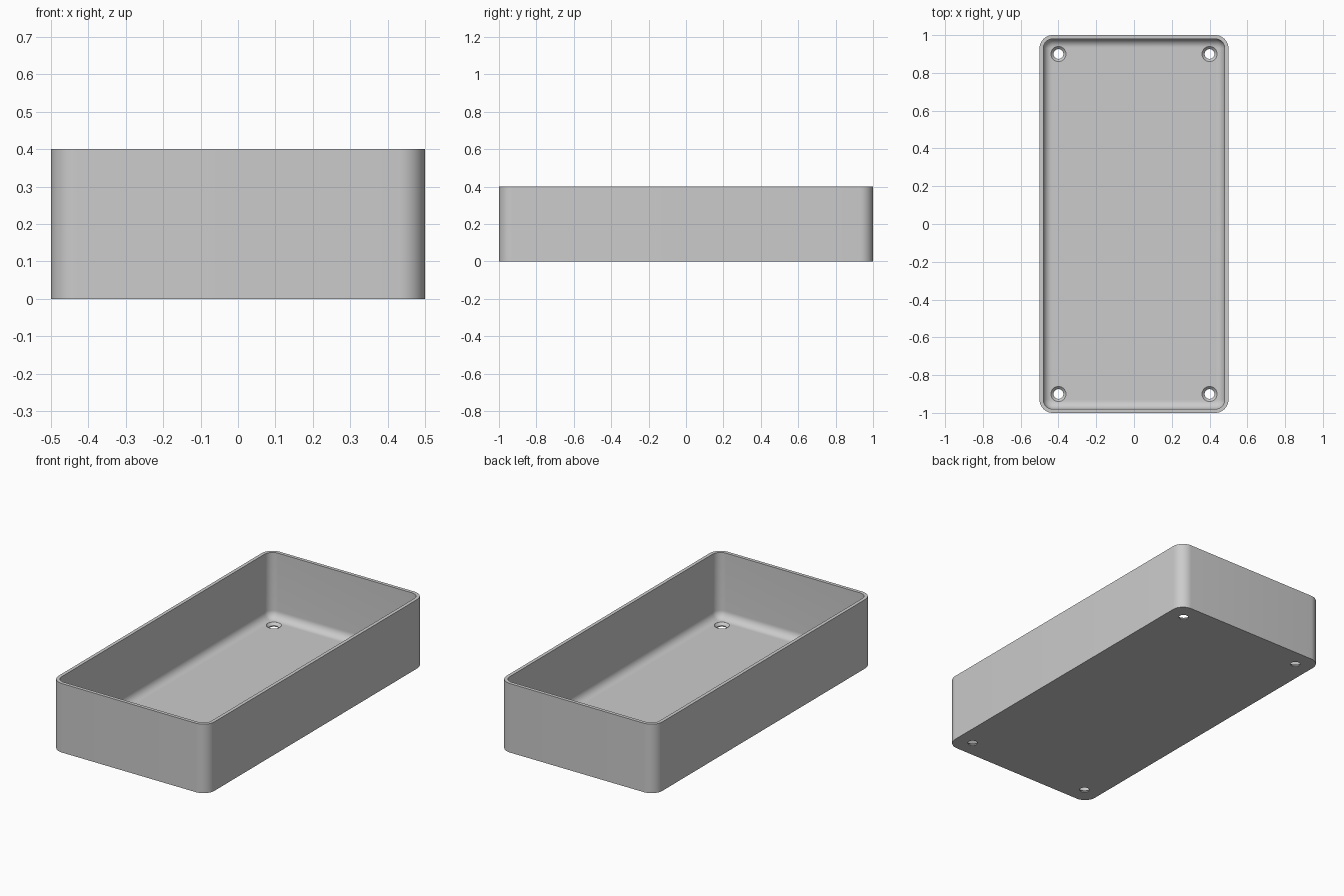
import bpy
import bmesh
from math import sin, cos, pi

WIDTH, LENGTH, HEIGHT = 1.0, 2.0, 0.4
CORNER, WALL, FLOOR, FILLET = 0.07, 0.02, 0.02, 0.045
ARC = 10

cube = bpy.data.objects.get("Cube")
if cube:
    bpy.data.objects.remove(cube, do_unlink=True)

grey = bpy.data.materials.new("plain_grey")
grey.use_nodes = True
colour = (0.6, 0.6, 0.6, 1)
grey.diffuse_color = colour
grey.node_tree.nodes["Principled BSDF"].inputs["Base Color"].default_value = colour


def rounded_ring(bm, inset, z):
    """Rounded rectangle of vertices, moved inwards by inset."""
    radius = CORNER - inset
    cx, cy = WIDTH / 2 - CORNER, LENGTH / 2 - CORNER
    ring = []
    for quarter, (sx, sy) in enumerate([(1, 1), (-1, 1), (-1, -1), (1, -1)]):
        for i in range(ARC + 1):
            a = (quarter + i / ARC) * pi / 2
            ring.append(bm.verts.new((sx * cx + radius * cos(a),
                                      sy * cy + radius * sin(a), z)))
    return ring


def make_object(name, bm):
    bmesh.ops.recalc_face_normals(bm, faces=bm.faces)
    mesh = bpy.data.meshes.new(name)
    bm.to_mesh(mesh)
    bm.free()
    mesh.materials.append(grey)
    obj = bpy.data.objects.new(name, mesh)
    bpy.context.collection.objects.link(obj)
    return obj


# Open tray: outer wall, rim, inner wall, rounded inner edge, floor
profile = [(0, 0), (0, HEIGHT), (WALL, HEIGHT)]
for i in range(ARC + 1):
    a = i / ARC * pi / 2
    profile.append((WALL + FILLET * (1 - cos(a)), FLOOR + FILLET * (1 - sin(a))))
bm = bmesh.new()
rings = [rounded_ring(bm, inset, z) for inset, z in profile]
for low, high in zip(rings, rings[1:]):
    for i in range(len(low)):
        j = (i + 1) % len(low)
        bm.faces.new((low[i], low[j], high[j], high[i]))
bm.faces.new(rings[0][::-1])
bm.faces.new(rings[-1])
tray = make_object("tray", bm)

# Countersunk screw holes near the corners
HOLE, SINK, SIDES = 0.026, 0.04, 32
bm = bmesh.new()
for x in (-0.4, 0.4):
    for y in (-0.9, 0.9):
        loops = []
        for r, z in [(HOLE, -0.05), (HOLE, 0.006), (SINK, FLOOR), (SINK, 0.1)]:
            loops.append([bm.verts.new((x + r * cos(2 * pi * k / SIDES),
                                        y + r * sin(2 * pi * k / SIDES), z))
                          for k in range(SIDES)])
        for low, high in zip(loops, loops[1:]):
            for k in range(SIDES):
                n = (k + 1) % SIDES
                bm.faces.new((low[k], low[n], high[n], high[k]))
        bm.faces.new(loops[0][::-1])
        bm.faces.new(loops[-1])
cutter = make_object("screw_hole_cutter", bm)
cutter.hide_render = True

holes = tray.modifiers.new("screw_holes", "BOOLEAN")
holes.operation = "DIFFERENCE"
holes.solver = "EXACT"
holes.object = cutter
bpy.context.view_layer.objects.active = tray
tray.select_set(True)
bpy.ops.object.modifier_apply(modifier=holes.name)
bpy.data.objects.remove(cutter, do_unlink=True)
bpy.ops.object.shade_smooth_by_angle(angle=pi / 6)
